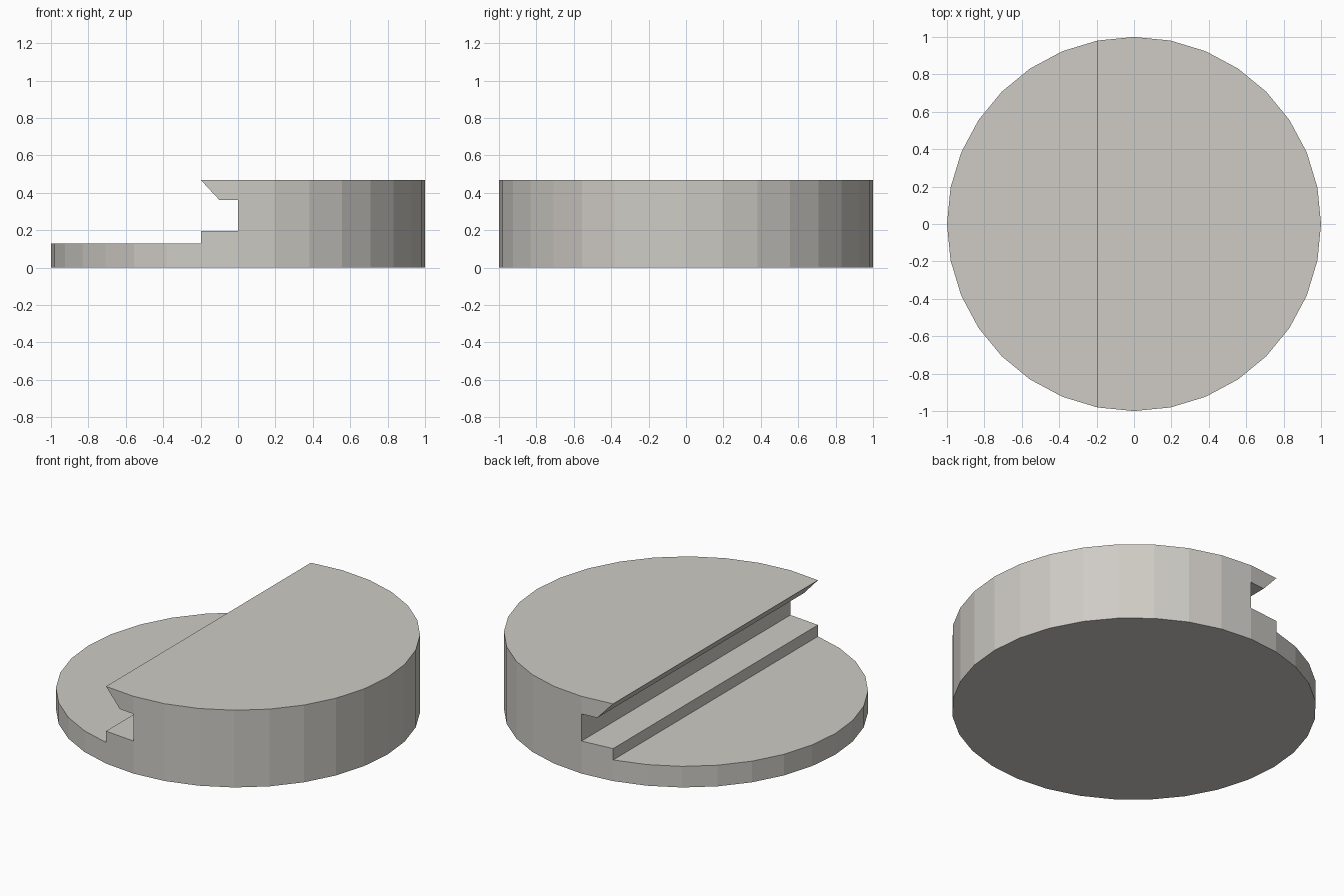
import bpy
import bmesh

cube = bpy.data.objects.get("Cube")
if cube:
    bpy.data.objects.remove(cube, do_unlink=True)

HEIGHT = 0.468

# Warm grey finish
grey = bpy.data.materials.new("warm grey")
grey.use_nodes = True
colour = (0.62, 0.6, 0.56, 1)
grey.diffuse_color = colour
grey.node_tree.nodes["Principled BSDF"].inputs["Base Color"].default_value = colour


def add_object(name, bm):
    bmesh.ops.recalc_face_normals(bm, faces=bm.faces)
    mesh = bpy.data.meshes.new(name)
    bm.to_mesh(mesh)
    bm.free()
    mesh.materials.append(grey)
    obj = bpy.data.objects.new(name, mesh)
    bpy.context.collection.objects.link(obj)
    return obj


# Round body: flat-sided disc
bm = bmesh.new()
bmesh.ops.create_cone(bm, cap_ends=True, segments=32, radius1=1, radius2=1, depth=HEIGHT)
bmesh.ops.translate(bm, verts=bm.verts, vec=(0, 0, HEIGHT / 2))
body = add_object("stepped_disc", bm)

# Cutter: step, undercut slot and bevelled lip, extruded front to back
profile = [(-1.2, 0.128), (-0.198, 0.128), (-0.198, 0.197), (0, 0.197), (0, 0.361),
           (-0.099, 0.361), (-0.198, HEIGHT), (-0.198, 0.7), (-1.2, 0.7)]
bm = bmesh.new()
face = bm.faces.new([bm.verts.new((x, -1.2, z)) for x, z in profile])
side = bmesh.ops.extrude_face_region(bm, geom=[face])
moved = [v for v in side["geom"] if isinstance(v, bmesh.types.BMVert)]
bmesh.ops.translate(bm, verts=moved, vec=(0, 2.4, 0))
cutter = add_object("step_cutter", bm)
cutter.hide_render = True

# Cut the step, then discard the cutter
cut = body.modifiers.new("step", "BOOLEAN")
cut.operation = "DIFFERENCE"
cut.solver = "EXACT"
cut.object = cutter
bpy.context.view_layer.objects.active = body
body.select_set(True)
bpy.ops.object.modifier_apply(modifier=cut.name)
bpy.data.objects.remove(cutter, do_unlink=True)
